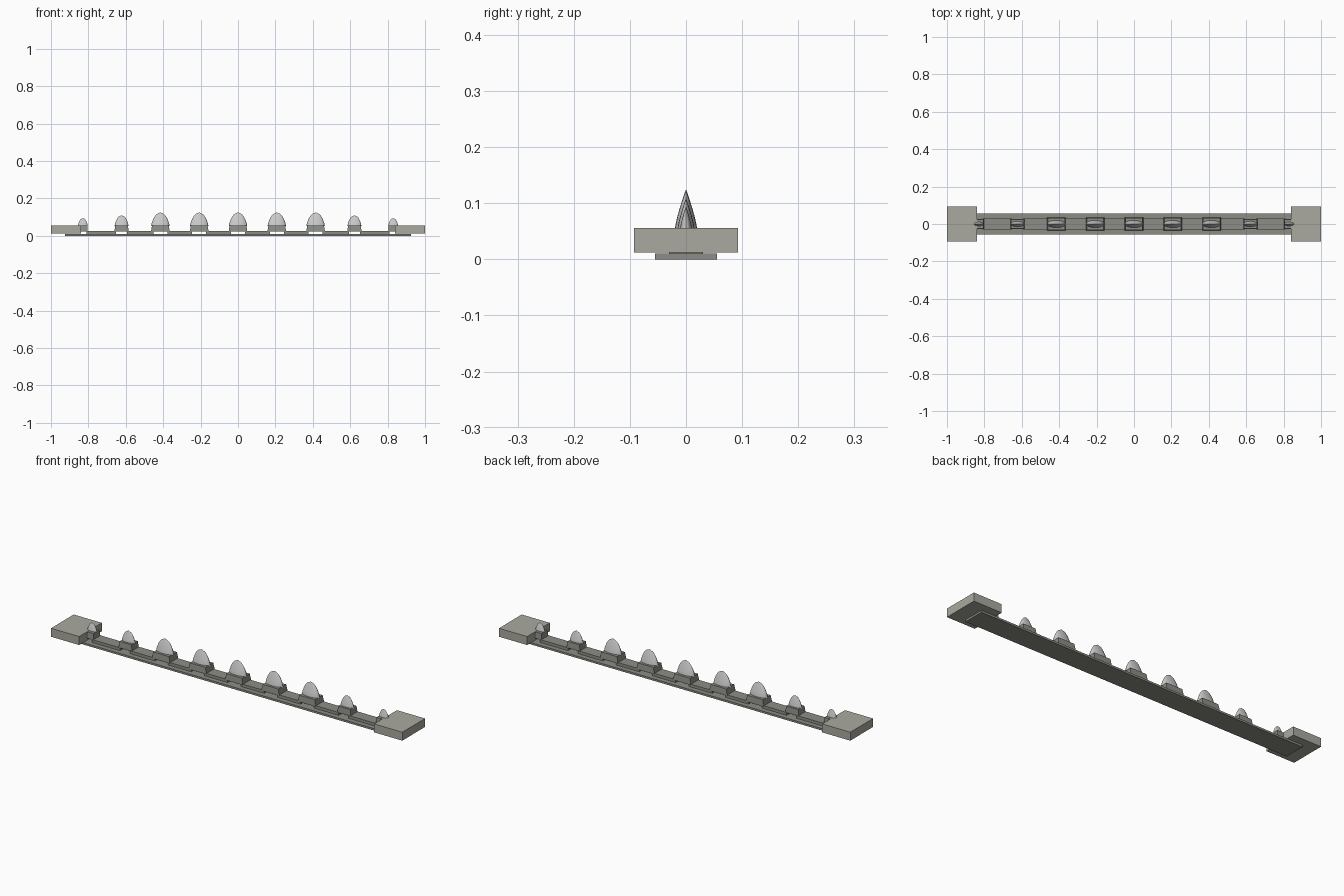
import bpy, bmesh, math

if "Cube" in bpy.data.objects:
    bpy.data.objects.remove(bpy.data.objects["Cube"])


def material(name, rgb):
    m = bpy.data.materials.new(name)
    m.diffuse_color = (*rgb, 1)
    m.use_nodes = True
    m.node_tree.nodes["Principled BSDF"].inputs["Base Color"].default_value = m.diffuse_color
    return m


STONE = material("stone", (0.40, 0.40, 0.35))
DARK = material("dark_stone", (0.27, 0.27, 0.24))
STEEL = material("steel", (0.72, 0.72, 0.73))


def finish(name, bm, mat):
    bmesh.ops.recalc_face_normals(bm, faces=bm.faces)
    me = bpy.data.meshes.new(name)
    bm.to_mesh(me)
    bm.free()
    me.materials.append(mat)
    ob = bpy.data.objects.new(name, me)
    bpy.context.collection.objects.link(ob)
    return ob


def box(name, x, y, z, mat, taper=1.0):
    """Box from (min, max) ranges; the top can be tapered."""
    bm = bmesh.new()
    bmesh.ops.create_cube(bm, size=1)
    cx, cy = sum(x) / 2, sum(y) / 2
    for v in bm.verts:
        s = taper if v.co.z > 0 else 1
        v.co = (cx + v.co.x * (x[1] - x[0]) * s,
                cy + v.co.y * (y[1] - y[0]) * s,
                z[0] + (v.co.z + 0.5) * (z[1] - z[0]))
    return finish(name, bm, mat)


def spike(name, cx, hw, hd, z0, z1, sides=20, levels=8):
    """Flattened blade: rounded from the front, pointed from the side."""
    bm = bmesh.new()
    rings = []
    for i in range(levels):
        t = i / levels
        w, d = hw * math.sqrt(1 - t ** 1.35), hd * (1 - t ** 1.3)
        z = z0 + (z1 - z0) * t
        rings.append([bm.verts.new((cx + w * math.cos(a), d * math.sin(a), z))
                      for a in (2 * math.pi * k / sides for k in range(sides))])
    tip = bm.verts.new((cx, 0, z1))
    bm.faces.new(rings[0][::-1])
    for k in range(sides):
        n = (k + 1) % sides
        for lo, hi in zip(rings, rings[1:]):
            bm.faces.new((lo[k], lo[n], hi[n], hi[k]))
        bm.faces.new((rings[-1][k], rings[-1][n], tip))
    ob = finish(name, bm, STEEL)
    bpy.context.view_layer.objects.active = ob
    ob.select_set(True)
    bpy.ops.object.shade_smooth_by_angle(angle=math.radians(40))
    ob.select_set(False)


# Base plate
box("base_plate", (-0.925, 0.925), (-0.055, 0.055), (0, 0.01), DARK)

# End blocks
for side, x in (("left", (-1, -0.84)), ("right", (0.84, 1))):
    box(side + "_end_block", x, (-0.0925, 0.0925), (0.0125, 0.056), STONE)

# Row of spikes on sockets, shrinking towards the ends
sizes = {0: (0.05, 0.125), 1: (0.05, 0.125), 2: (0.05, 0.125),
         3: (0.038, 0.11), 4: (0.027, 0.095)}
PITCH = 0.2075
for i in range(-4, 5):
    hw, top = sizes[abs(i)]
    cx, hd = i * PITCH, 0.035 * hw / 0.05
    box(f"socket_{i + 5}", (cx - hw, cx + hw), (-max(hd, 0.028), max(hd, 0.028)),
        (0.023, 0.055), DARK, 0.9)
    spike(f"spike_{i + 5}", cx, hw * 0.98, 0.02 * hw / 0.05, 0.053, top)

# Rail segments bridging between the sockets
for i in range(-4, 4):
    x0 = i * PITCH + sizes[abs(i)][0] * 0.75
    x1 = (i + 1) * PITCH - sizes[abs(i + 1)][0] * 0.75
    box(f"rail_segment_{i + 5}", (x0, x1), (-0.03, 0.03), (0.01, 0.025), DARK)
